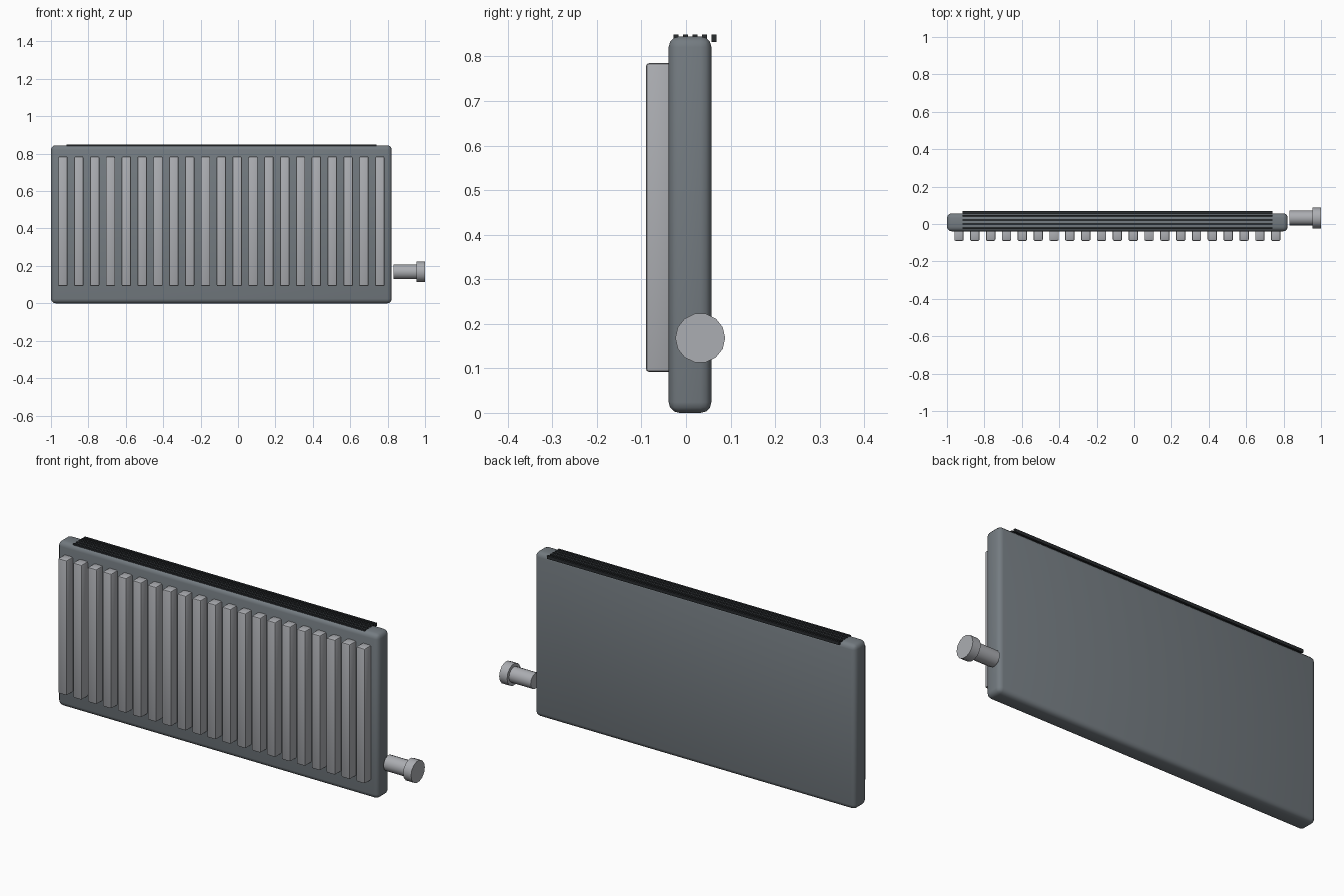
import bpy
import math

# Remove the default object
default = bpy.data.objects.get("Cube")
if default:
    bpy.data.objects.remove(default, do_unlink=True)


def make_material(name, rgb):
    mat = bpy.data.materials.new(name)
    mat.use_nodes = True
    color = (*rgb, 1.0)
    mat.diffuse_color = color
    mat.node_tree.nodes["Principled BSDF"].inputs["Base Color"].default_value = color
    return mat


slate = make_material("slate grey", (0.175, 0.2, 0.22))
silver = make_material("light grey", (0.41, 0.42, 0.445))
charcoal = make_material("charcoal", (0.022, 0.025, 0.028))


def finish(obj, name, mat, bevel=0.0, segments=1):
    """Name, colour, bevel and shade the active object."""
    obj.name = obj.data.name = name
    obj.data.materials.append(mat)
    bpy.ops.object.transform_apply(location=False, rotation=True, scale=True)
    if bevel:
        mod = obj.modifiers.new("bevel", "BEVEL")
        mod.width, mod.segments = bevel, segments
        bpy.ops.object.modifier_apply(modifier=mod.name)
    bpy.ops.object.shade_smooth_by_angle(angle=math.radians(35))


def box(name, low, high, mat, bevel=0.0, segments=1):
    """Box between two opposite corners."""
    center = [(a + b) / 2 for a, b in zip(low, high)]
    bpy.ops.mesh.primitive_cube_add(size=1, location=center)
    obj = bpy.context.object
    obj.scale = [b - a for a, b in zip(low, high)]
    finish(obj, name, mat, bevel, segments)


def rod(name, x0, x1, radius, mat):
    """Cylinder lying along x at the valve height."""
    bpy.ops.mesh.primitive_cylinder_add(
        vertices=14, radius=radius, depth=x1 - x0,
        location=((x0 + x1) / 2, 0.032, 0.168), rotation=(0, math.pi / 2, 0))
    finish(bpy.context.object, name, mat)


# Main panel
box("panel_body", (-1, -0.039, 0), (0.822, 0.057, 0.845), slate, 0.024, 3)

# Row of vertical fins on the front
FINS = 21
for i in range(FINS):
    x = -0.936 + i * 1.694 / (FINS - 1)
    box(f"front_fin_{i + 1}", (x - 0.025, -0.09, 0.092), (x + 0.025, -0.03, 0.785),
        silver, 0.007, 2)

# Slats of the top grille
for i in range(5):
    y = -0.022 + i * 0.0212
    box(f"top_slat_{i + 1}", (-0.917, y - 0.0055, 0.833), (0.741, y + 0.0055, 0.849), charcoal)

# Valve on the side
rod("valve_stem", 0.832, 0.96, 0.04, silver)
rod("valve_knob", 0.955, 1.0, 0.056, silver)
